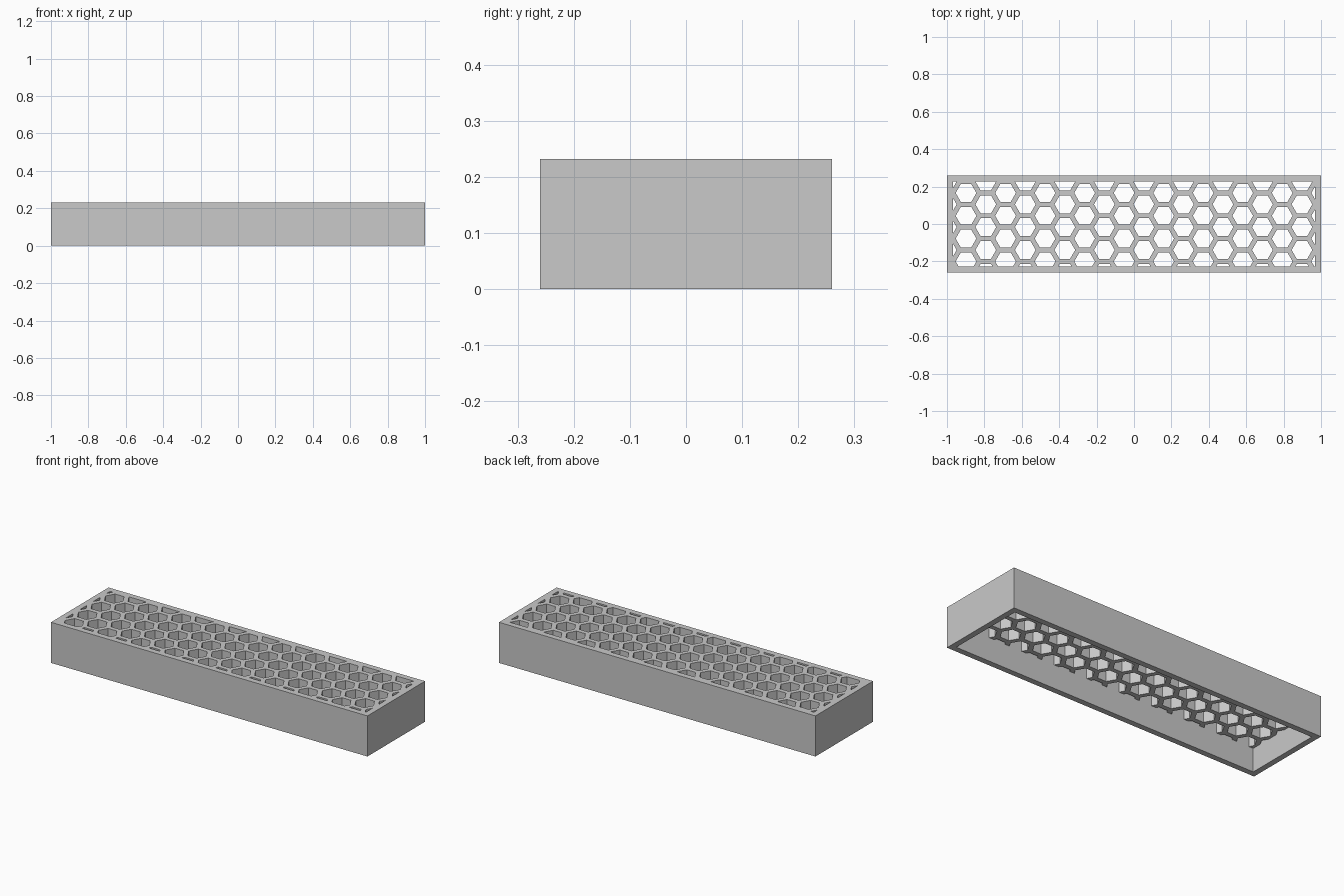
import bpy
import bmesh
from math import sqrt, radians
from mathutils import Matrix

if "Cube" in bpy.data.objects:
    bpy.data.objects.remove(bpy.data.objects["Cube"])

LENGTH, WIDTH, HEIGHT = 2.0, 0.52, 0.232
WALL = 0.033
GRILLE_BOTTOM = 0.135
PITCH, HOLE = 0.122, 0.096          # hole spacing and width across flats
COLUMN = PITCH * sqrt(3) / 2
FIRST_ROW = -0.2

grey = bpy.data.materials.new("light_grey")
grey.use_nodes = True
colour = (0.587, 0.587, 0.587, 1)
grey.diffuse_color = colour
grey.node_tree.nodes["Principled BSDF"].inputs["Base Color"].default_value = colour


def make_object(name, bm):
    bmesh.ops.recalc_face_normals(bm, faces=bm.faces)
    mesh = bpy.data.meshes.new(name)
    bm.to_mesh(mesh)
    bm.free()
    mesh.materials.append(grey)
    obj = bpy.data.objects.new(name, mesh)
    bpy.context.collection.objects.link(obj)
    return obj


def make_box(name, x, y, low, high):
    bm = bmesh.new()
    place = Matrix.Translation((0, 0, (low + high) / 2)) @ Matrix.Diagonal((x, y, high - low, 1))
    bmesh.ops.create_cube(bm, size=1, matrix=place)
    return make_object(name, bm)


def subtract(target, cutter):
    cut = target.modifiers.new("cut", "BOOLEAN")
    cut.operation = "DIFFERENCE"
    cut.solver = "EXACT"
    cut.object = cutter
    bpy.context.view_layer.objects.active = target
    bpy.ops.object.modifier_apply(modifier=cut.name)
    bpy.data.objects.remove(cutter)


# Hexagonal prisms in staggered columns, points along x
bm = bmesh.new()
radius = HOLE / sqrt(3)
for col in range(-1, 19):
    for row in range(-1, 5):
        x = (col - 8.5) * COLUMN
        y = FIRST_ROW + (row + 0.5 * (col % 2)) * PITCH
        bmesh.ops.create_cone(bm, cap_ends=True, segments=6, depth=1,
                              radius1=radius, radius2=radius,
                              matrix=Matrix.Translation((x, y, HEIGHT))
                              @ Matrix.Rotation(radians(30), 4, "Z"))
prisms = make_object("hole_prisms", bm)

# Oversized honeycomb plate, used to shape the hollow
plate = make_box("honeycomb_plate", LENGTH + 0.4, WIDTH + 0.4, GRILLE_BOTTOM, HEIGHT + 0.2)
subtract(plate, prisms)

# Hollow: the open underside plus every hole, kept inside the walls
hollow = make_box("hollow", LENGTH - 2 * WALL, WIDTH - 2 * WALL, -0.1, HEIGHT + 0.1)
subtract(hollow, plate)

# Finished box with its grille top
body = make_box("grille_box", LENGTH, WIDTH, 0, HEIGHT)
subtract(body, hollow)
